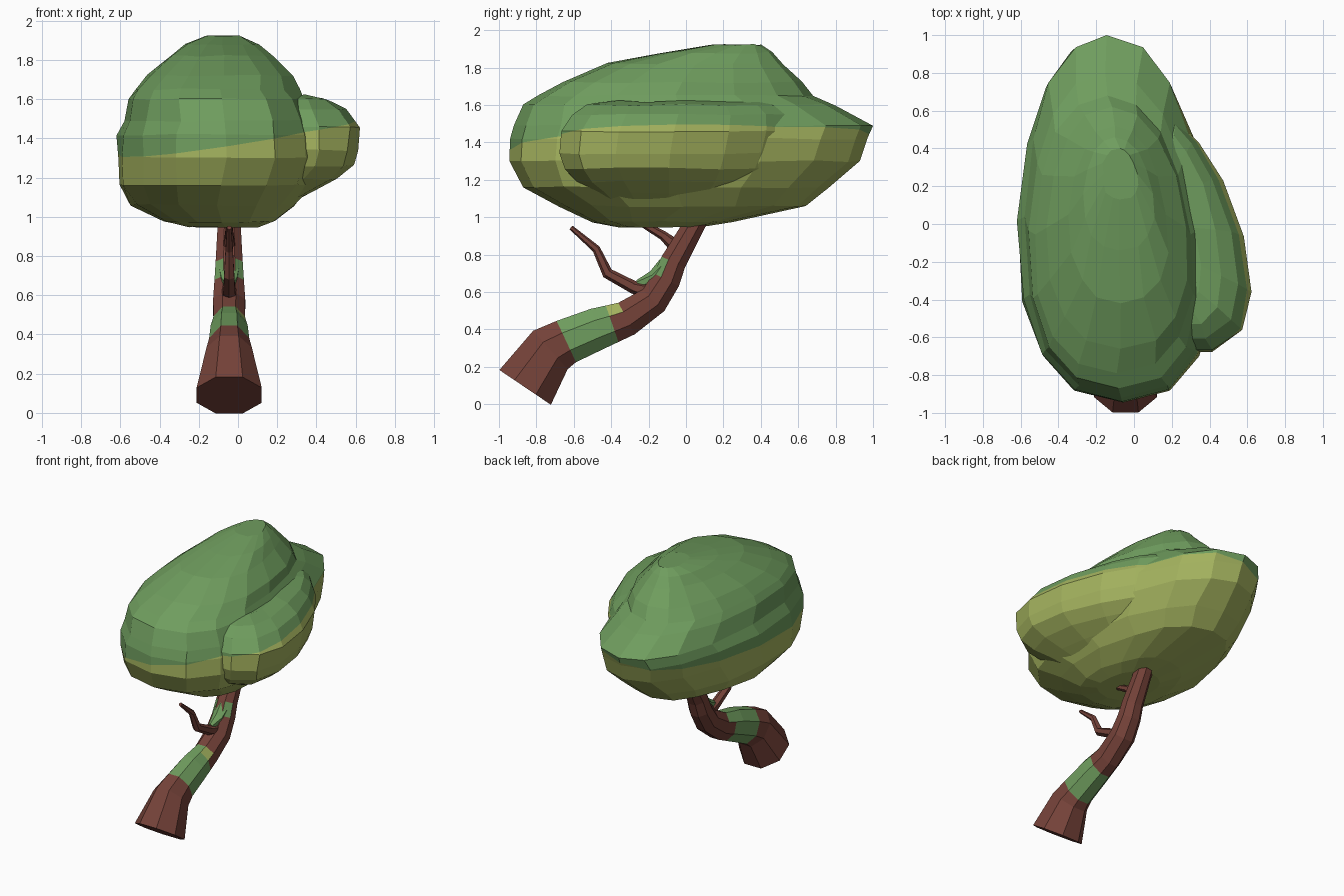
import bpy, bmesh, math, random
from mathutils import Vector

if "Cube" in bpy.data.objects:
    bpy.data.objects.remove(bpy.data.objects["Cube"])

random.seed(4)


def material(name, rgb):
    m = bpy.data.materials.new(name)
    m.diffuse_color = (*rgb, 1)
    m.use_nodes = True
    m.node_tree.nodes["Principled BSDF"].inputs["Base Color"].default_value = m.diffuse_color
    return m


GREEN = material("leaf green", (0.159, 0.337, 0.112))
OLIVE = material("olive leaf", (0.366, 0.445, 0.112))
BARK = material("brown bark", (0.178, 0.055, 0.041))
MX = -0.045  # x of the trunk's plane


def skin(bm, rings):
    """Join rings of vertices into a closed body; returns faces per segment."""
    n = len(rings[0])
    segments = []
    for a, b in zip(rings, rings[1:]):
        segments.append([bm.faces.new((a[i], a[(i + 1) % n], b[(i + 1) % n], b[i]))
                         for i in range(n)])
    bm.faces.new(rings[0][::-1])
    bm.faces.new(rings[-1])
    bmesh.ops.recalc_face_normals(bm, faces=bm.faces)
    bm.normal_update()
    return segments


def finish(name, bm):
    me = bpy.data.meshes.new(name)
    bm.to_mesh(me)
    bm.free()
    for m in (GREEN, OLIVE, BARK):
        me.materials.append(m)
    ob = bpy.data.objects.new(name, me)
    bpy.context.collection.objects.link(ob)
    return ob


def foliage(name, levels, sides=16, egg=0.18, jitter=0.009, skew=0.0):
    """Stack of egg-shaped outlines (z, xmin, xmax, ymin, ymax), olive underneath."""
    bm = bmesh.new()
    rings = []
    for z, x0, x1, y0, y1 in levels:
        ring = []
        for i in range(sides):
            a = 2 * math.pi * i / sides
            c, s = math.cos(a), math.sin(a)
            u = math.copysign(abs(c) ** 0.88, c) * (1 - egg * s)
            v = math.copysign(abs(s) ** 0.88, s)
            dy = v * (y1 - y0) / 2
            ring.append(bm.verts.new((
                (x0 + x1) / 2 + u * (x1 - x0) / 2 - skew * dy
                + random.uniform(-jitter, jitter),
                (y0 + y1) / 2 + dy,
                z + random.uniform(-jitter, jitter) * 0.6)))
        rings.append(ring)
    skin(bm, rings)
    # slanted colour line
    co, no = Vector((0, 0, 1.415)), Vector((-0.15, -0.05, 1)).normalized()
    bmesh.ops.bisect_plane(bm, geom=bm.verts[:] + bm.edges[:] + bm.faces[:],
                           plane_co=co, plane_no=no)
    for f in bm.faces:
        f.material_index = 0 if (f.calc_center_median() - co).dot(no) > 0 else 1
    return finish(name, bm)


def tube(name, path, sides, rule, squash=()):
    """Tapered tube along (y, z, radius) points; rule(segment, normal) gives colour.
    Rings listed in squash are narrower in x."""
    bm = bmesh.new()
    pts = [Vector((MX, y, z)) for y, z, r in path]
    dirs = [(b - a).normalized() for a, b in zip(pts, pts[1:])]
    rings = []
    for i, p in enumerate(pts):
        t = (dirs[max(i - 1, 0)] + dirs[min(i, len(dirs) - 1)]).normalized()
        side = Vector((1, 0, 0))
        up = t.cross(side)
        side *= 0.84 if i in squash else 1
        r = path[i][2] / math.cos(math.pi / sides)
        angles = [2 * math.pi * (k + 0.5) / sides for k in range(sides)]
        rings.append([bm.verts.new(p + r * (math.cos(a) * side + math.sin(a) * up))
                      for a in angles])
    segments = skin(bm, rings)
    for f in bm.faces:
        f.material_index = 2
    for s, faces in enumerate(segments):
        for f in faces:
            f.material_index = rule(s, f.normal)
    return finish(name, bm)


# Crown: main mass, with a low shelf on the left
foliage("main_crown", [
    (0.950, -0.26, 0.10, -0.36, 0.08),
    (0.975, -0.37, 0.18, -0.50, 0.25),
    (1.06, -0.54, 0.28, -0.68, 0.64),
    (1.16, -0.60, 0.37, -0.87, 0.76),
    (1.30, -0.61, 0.41, -0.945, 0.93),
    (1.42, -0.615, 0.40, -0.94, 0.97),
    (1.49, -0.58, 0.38, -0.92, 1.00),
    (1.60, -0.555, 0.33, -0.87, 0.80),
    (1.65, -0.53, 0.30, -0.79, 0.68),
    (1.72, -0.46, 0.27, -0.66, 0.62),
    (1.82, -0.34, 0.17, -0.42, 0.52),
    (1.88, -0.27, 0.10, -0.14, 0.46),
    (1.92, -0.17, 0.02, 0.13, 0.40)], egg=0.15, skew=0.04)

# Crown: large bulge on the right
foliage("right_crown_bulge", [
    (1.06, -0.05, 0.23, -0.42, 0.20),
    (1.13, -0.05, 0.36, -0.52, 0.34),
    (1.19, -0.08, 0.47, -0.60, 0.42),
    (1.26, -0.10, 0.55, -0.66, 0.48),
    (1.34, -0.12, 0.57, -0.69, 0.52),
    (1.46, -0.12, 0.58, -0.68, 0.55),
    (1.55, -0.08, 0.51, -0.62, 0.54),
    (1.60, 0.02, 0.43, -0.54, 0.48),
    (1.62, 0.08, 0.32, -0.44, 0.40)], sides=14, egg=0.36, skew=0.10)


# Trunk with a moss sleeve, an olive patch and moss below the branches
def trunk_colour(seg, n):
    if seg in (2, 3):
        return 0
    if seg == 4:
        if n.z > 0.2 and n.x > 0.5:
            return 1
        return 0 if n.z > 0.2 else 2
    if seg == 7 and n.y < -0.3 and abs(n.x) > 0.3:
        return 0
    return 2


tube("trunk", [
    (-0.86, 0.09, 0.166), (-0.725, 0.29, 0.138), (-0.64, 0.335, 0.122),
    (-0.47, 0.405, 0.112), (-0.395, 0.43, 0.103), (-0.318, 0.458, 0.095),
    (-0.175, 0.555, 0.082), (-0.105, 0.665, 0.075), (-0.068, 0.76, 0.069),
    (0.045, 0.96, 0.058), (0.09, 1.06, 0.055)], 8, trunk_colour, (1, 2, 3, 4, 5))

# Bare branches
tube("long_branch", [
    (-0.15, 0.59, 0.045), (-0.28, 0.625, 0.030), (-0.42, 0.70, 0.026),
    (-0.48, 0.83, 0.019), (-0.615, 0.945, 0.011)], 6, lambda s, n: 2)
tube("short_branch", [
    (-0.04, 0.83, 0.035), (-0.12, 0.90, 0.022), (-0.25, 0.975, 0.014)],
    6, lambda s, n: 2)

# Moss wedge in the fork
tube("fork_moss", [
    (-0.10, 0.73, 0.052), (-0.17, 0.67, 0.040), (-0.26, 0.645, 0.016)],
    6, lambda s, n: 0)
